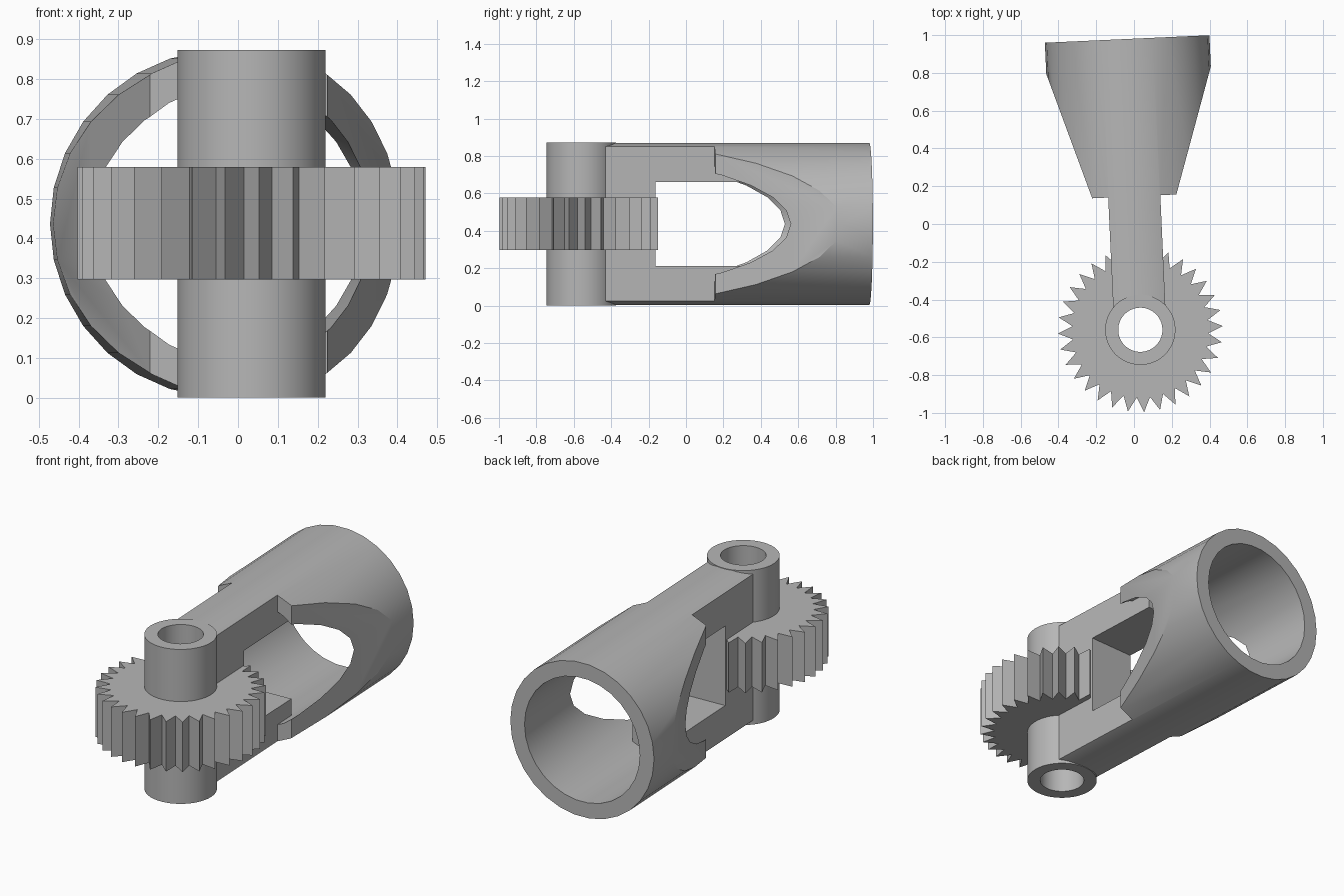
import bpy, bmesh, math
from mathutils import Matrix, Vector

cube = bpy.data.objects.get("Cube")
if cube:
    bpy.data.objects.remove(cube, do_unlink=True)

grey = bpy.data.materials.new("plain grey")
grey.use_nodes = True
colour = (0.47, 0.47, 0.47, 1)
grey.diffuse_color = colour
grey.node_tree.nodes["Principled BSDF"].inputs["Base Color"].default_value = colour

MID = 0.4365          # height of the tube axis
TILT = math.radians(2.6)
PIVOT = Vector((0.0335, -0.56, MID))


def ring(count, *radii):
    """Points around a circle, cycling through the given radii."""
    pts = []
    for i in range(count):
        a = 2 * math.pi * i / count
        r = radii[i % len(radii)]
        pts.append((r * math.cos(a), r * math.sin(a)))
    return pts


def rect(x, y0, y1):
    return [(-x, y0), (x, y0), (x, y1), (-x, y1)]


def prism(name, pts, low, high, along_y=False):
    """Extrude a flat outline along z, or along y."""
    bm = bmesh.new()
    place = (lambda u, v, w: (u, w, v)) if along_y else (lambda u, v, w: (u, v, w))
    face = bm.faces.new([bm.verts.new(place(u, v, low)) for u, v in pts])
    moved = bmesh.ops.extrude_face_region(bm, geom=[face])["geom"]
    step = Vector(place(0, 0, high - low))
    bmesh.ops.translate(bm, verts=[g for g in moved if isinstance(g, bmesh.types.BMVert)], vec=step)
    bmesh.ops.recalc_face_normals(bm, faces=bm.faces)
    mesh = bpy.data.meshes.new(name)
    bm.to_mesh(mesh)
    bm.free()
    mesh.materials.append(grey)
    obj = bpy.data.objects.new(name, mesh)
    bpy.context.collection.objects.link(obj)
    return obj


def select(obj):
    bpy.ops.object.select_all(action="DESELECT")
    obj.select_set(True)
    bpy.context.view_layer.objects.active = obj


def combine(obj, tool, operation="DIFFERENCE"):
    select(obj)
    mod = obj.modifiers.new("cut", "BOOLEAN")
    mod.operation = operation
    mod.solver = "EXACT"
    mod.object = tool
    bpy.ops.object.modifier_apply(modifier=mod.name)


# Cutters: tube bore (leaving the arm ends in place), slot and shaft hole
bore = prism("bore_cutter", ring(30, 0.35), 0.69, 1.7, along_y=True)
arm_core = prism("arm_core", rect(0.1385, 0.5, 0.84), -0.6, 0.6)
combine(bore, arm_core)
slot = prism("slot_cutter", rect(0.15, 0.39, 0.85), -0.225, 0.225)
hole = prism("hole_cutter", ring(48, 0.117), -0.6, 0.6)

# Tube with tapered sides and a narrow arm, shaped by its plan outline
body = prism("tube_and_arm", ring(30, 0.436), 0.0, 1.541, along_y=True)
half = [(0.138, 0.12), (0.138, 0.707), (0.223, 0.707), (0.490, 1.545), (0.490, 1.7)]
plan = prism("plan_cutter", half + [(-x, y) for x, y in reversed(half)], -0.6, 0.6)
combine(body, plan, "INTERSECT")
combine(body, bore)
combine(body, slot)

# Toothed wheel: 32 pointed teeth
gear = prism("gear", ring(64, 0.437, 0.36), -0.14, 0.142)
combine(gear, slot)
combine(gear, hole)

# Hub sleeve through the wheel
hub = prism("hub", ring(64, 0.186), -MID, MID)
combine(hub, hole)

for helper in (bore, arm_core, slot, hole, plan):
    bpy.data.objects.remove(helper, do_unlink=True)

# Place the finished parts and smooth the round surfaces
for part in (body, gear, hub):
    part.data.transform(Matrix.Translation(PIVOT) @ Matrix.Rotation(TILT, 4, "Z"))
    select(part)
    bpy.ops.object.shade_smooth_by_angle(angle=math.radians(20))
